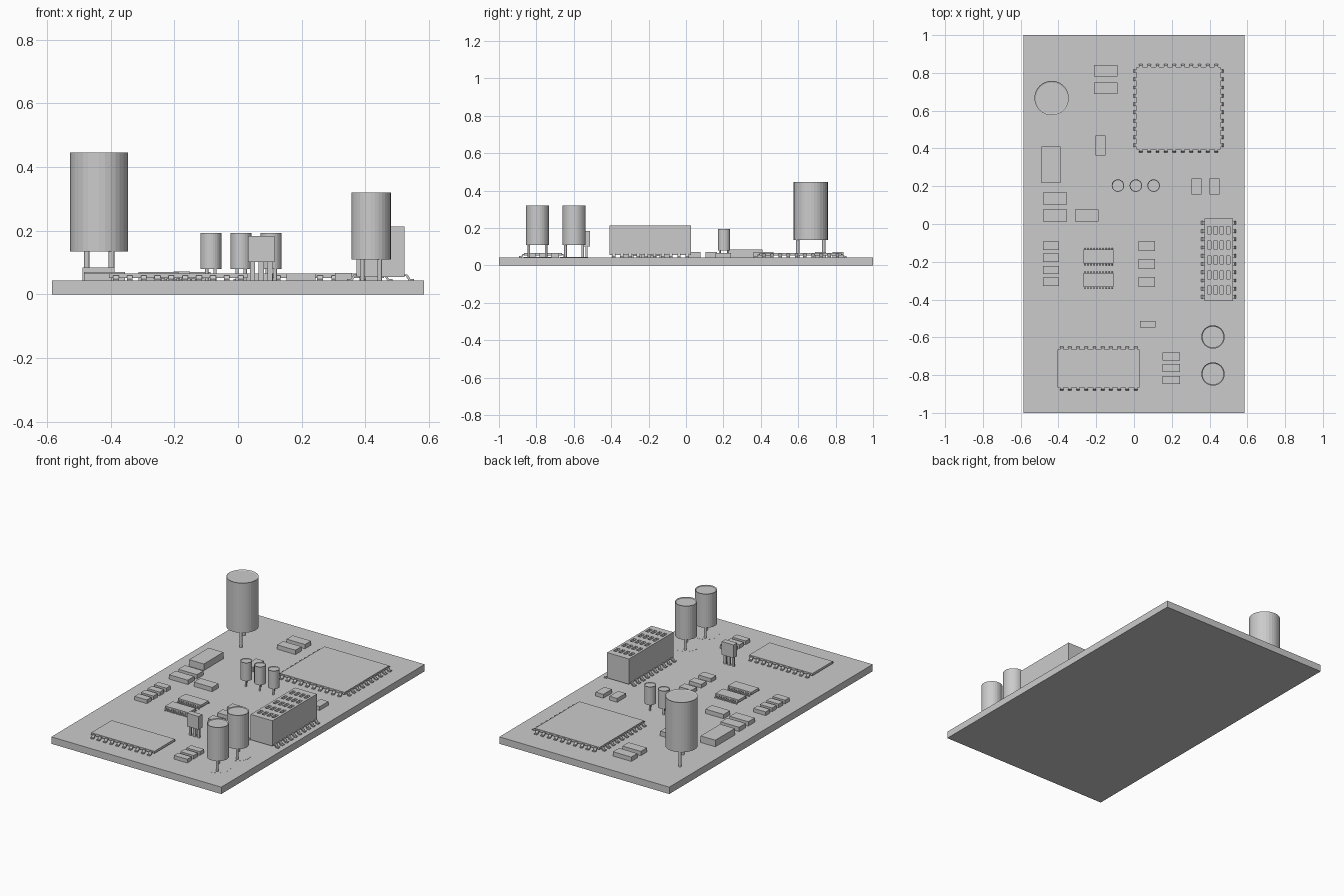
import bpy, bmesh, math
from mathutils import Matrix, Vector

if "Cube" in bpy.data.objects:
    bpy.data.objects.remove(bpy.data.objects["Cube"])

grey = bpy.data.materials.new("plain grey")
grey.diffuse_color = (0.6, 0.6, 0.6, 1)
grey.use_nodes = True
grey.node_tree.nodes["Principled BSDF"].inputs["Base Color"].default_value = grey.diffuse_color
TOP = 0.043  # top surface of the board


def box(bm, x0, x1, y0, y1, z0, z1):
    m = (Matrix.Translation(((x0 + x1) / 2, (y0 + y1) / 2, (z0 + z1) / 2))
         @ Matrix.Diagonal((x1 - x0, y1 - y0, z1 - z0, 1)))
    bmesh.ops.create_cube(bm, size=1, matrix=m)


def cyl(bm, x, y, r, z0, z1, sides=32):
    g = bmesh.ops.create_cone(bm, cap_ends=True, segments=sides, radius1=r, radius2=r,
                              depth=z1 - z0, matrix=Matrix.Translation((x, y, (z0 + z1) / 2)))
    return g["verts"]


def pin(bm, x, y, angle, width, length, z):
    """Bent lead: flat shoulder, sloping leg, flat foot; points outward at the angle."""
    t = 0.006
    prof = [(-0.006, z), (length * 0.3, z), (length * 0.6, TOP + t), (length, TOP + t),
            (length, TOP), (length * 0.45, TOP), (length * 0.15, z - t), (-0.006, z - t)]
    rot = Matrix.Translation((x, y, 0)) @ Matrix.Rotation(angle, 4, 'Z')
    a, b = [[bm.verts.new(rot @ Vector((u, s * width / 2, v))) for u, v in prof] for s in (-1, 1)]
    n = len(prof)
    for i in range(n):
        j = (i + 1) % n
        bm.faces.new((a[i], a[j], b[j], b[i]))
    # End profiles as convex quads
    for r in (a, b):
        for q in ((0, 1, 6, 7), (1, 2, 5, 6), (2, 3, 4, 5)):
            bm.faces.new([r[k] for k in q])


def finish(bm, name):
    bmesh.ops.recalc_face_normals(bm, faces=bm.faces)
    me = bpy.data.meshes.new(name)
    bm.to_mesh(me)
    bm.free()
    me.materials.append(grey)
    ob = bpy.data.objects.new(name, me)
    bpy.context.collection.objects.link(ob)
    return ob


def chip(name, x0, x1, y0, y1, z0, z1, sides, count, width, length):
    """Chip body with a row of leads on each listed side (N, S, E, W)."""
    bm = bmesh.new()
    box(bm, x0, x1, y0, y1, z0, z1)
    for i in range(count):
        f = (i + 0.5) / count
        x, y = x0 + f * (x1 - x0), y0 + f * (y1 - y0)
        spots = {'N': (x, y1, 90), 'S': (x, y0, -90), 'E': (x1, y, 0), 'W': (x0, y, 180)}
        for s in sides:
            px, py, a = spots[s]
            pin(bm, px, py, math.radians(a), width, length, z0 + 0.008)
    return finish(bm, name)


def capacitor(name, x, y, r, z0, z1, leg, legr):
    """Can with a rimmed top on two diagonal legs."""
    bm = bmesh.new()
    cyl(bm, x, y, r, z0, z1)
    top = max(bm.faces, key=lambda f: f.calc_center_median().z)
    bmesh.ops.inset_region(bm, faces=[top], thickness=r * 0.08)
    bmesh.ops.translate(bm, verts=top.verts, vec=(0, 0, -0.004))
    for s in (-1, 1):
        cyl(bm, x + s * leg[0], y - s * leg[1], legr, TOP - 0.005, z0 + 0.003, 12)
    return finish(bm, name)


# Board
bm = bmesh.new()
box(bm, -0.585, 0.585, -1, 1, 0, TOP)
finish(bm, "board")

# Capacitors
capacitor("large_capacitor", -0.436, 0.667, 0.091, 0.135, 0.445, (0.039, 0.070), 0.009)
for y in (-0.598, -0.794):
    capacitor("medium_capacitor", 0.418, y, 0.062, 0.11, 0.32, (0.027, 0.046), 0.007)
for x in (-0.085, 0.010, 0.104):
    capacitor("small_capacitor", x, 0.203, 0.033, 0.080, 0.193, (0.013, 0.022), 0.005)

# Flat round pads under the medium capacitors
for y in (-0.598, -0.794):
    bm = bmesh.new()
    cyl(bm, 0.418, y, 0.075, TOP - 0.002, TOP + 0.0005)
    finish(bm, "round_pad")

# Leaded chips
chip("square_chip", 0.013, 0.458, 0.394, 0.832, 0.052, 0.066, "NSEW", 10, 0.018, 0.027)
chip("long_chip", -0.405, 0.030, -0.865, -0.664, 0.052, 0.066, "NS", 10, 0.018, 0.027)
for y in (-0.173, -0.297):
    chip("small_chip", -0.267, -0.108, y - 0.037, y + 0.037, 0.050, 0.066, "NS", 10, 0.007, 0.014)

# Tall connector with slots cut into its top
con = chip("connector", 0.373, 0.523, -0.408, 0.028, 0.055, 0.213, "EW", 10, 0.018, 0.030)
bm = bmesh.new()
for i in range(4):
    for j in range(5):
        x, y = 0.398 + i * 0.0335, -0.033 - j * 0.079
        box(bm, x - 0.010, x + 0.010, y - 0.021, y + 0.021, 0.193, 0.25)
cutter = finish(bm, "slot_cutter")
cutter.hide_render = True
cutter.hide_viewport = True
mod = con.modifiers.new("slots", 'BOOLEAN')
mod.operation = 'DIFFERENCE'
mod.solver = 'EXACT'
mod.use_self = True
mod.object = cutter

# Upright transistor on three legs
bm = bmesh.new()
box(bm, 0.032, 0.114, -0.549, -0.514, 0.102, 0.184)
for x in (0.045, 0.073, 0.101):
    box(bm, x - 0.008, x + 0.008, -0.536, -0.526, TOP - 0.003, 0.104)
finish(bm, "transistor")

# Surface-mount blocks: (x0, x1, height, list of y centres, y size)
blocks = [
    (-0.213, -0.087, 0.070, (0.812, 0.719), 0.060),
    (-0.203, -0.150, 0.072, (0.415,), 0.106),
    (-0.489, -0.388, 0.084, (0.314,), 0.192),
    (-0.483, -0.355, 0.070, (0.135, 0.045), 0.064),
    (-0.313, -0.187, 0.070, (0.045,), 0.064),
    (0.305, 0.358, 0.067, (0.199,), 0.085),
    (0.400, 0.453, 0.067, (0.199,), 0.085),
    (-0.483, -0.398, 0.066, (-0.115, -0.179, -0.243, -0.306), 0.043),
    (0.025, 0.110, 0.066, (-0.116, -0.212, -0.307), 0.052),
    (0.152, 0.243, 0.066, (-0.701, -0.763, -0.825), 0.042),
]
for x0, x1, h, ys, d in blocks:
    for y in ys:
        bm = bmesh.new()
        box(bm, x0, x1, y - d / 2, y + d / 2, TOP - 0.002, h)
        finish(bm, "resistor_block")
